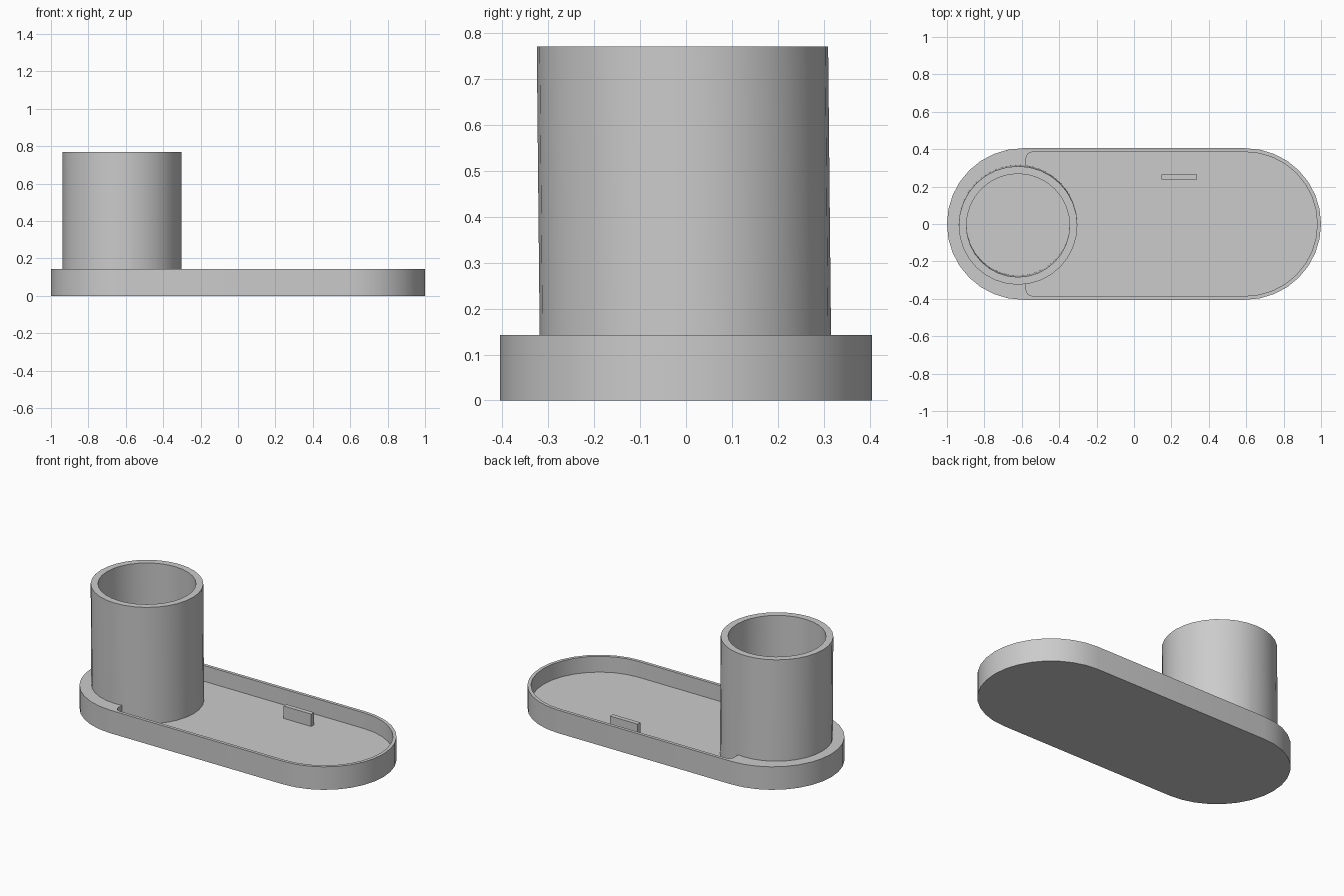
import bpy, bmesh
from math import cos, sin, pi, radians

if "Cube" in bpy.data.objects:
    bpy.data.objects.remove(bpy.data.objects["Cube"])

HALF_SPAN, RADIUS, RIM = 0.595, 0.405, 0.143
FLOOR, TUBE_X, TUBE_TOP = 0.045, -0.62, 0.77
LEAN = -0.01  # slight lean of the tube along y

grey = bpy.data.materials.new("plain grey")
grey.use_nodes = True
grey.diffuse_color = (0.6, 0.6, 0.6, 1)
grey.node_tree.nodes["Principled BSDF"].inputs["Base Color"].default_value = grey.diffuse_color


def arc(cx, cy, r, start, end, steps):
    angles = [radians(start + (end - start) * i / steps) for i in range(steps + 1)]
    return [(cx + r * cos(a), cy + r * sin(a)) for a in angles]


def prism(name, outline, z0, z1, lean=0):
    """Extrude a counter-clockwise outline from z0 to z1."""
    bm = bmesh.new()
    low = [bm.verts.new((x, y + lean * z0, z0)) for x, y in outline]
    high = [bm.verts.new((x, y + lean * z1, z1)) for x, y in outline]
    bm.faces.new(low[::-1])
    bm.faces.new(high)
    for i in range(len(low)):
        j = (i + 1) % len(low)
        bm.faces.new((low[i], low[j], high[j], high[i]))
    mesh = bpy.data.meshes.new(name)
    bm.to_mesh(mesh)
    bm.free()
    obj = bpy.data.objects.new(name, mesh)
    bpy.context.collection.objects.link(obj)
    mesh.materials.append(grey)
    return obj


def combine(target, other, operation):
    mod = target.modifiers.new(operation.lower(), 'BOOLEAN')
    mod.operation, mod.object, mod.solver = operation, other, 'EXACT'
    bpy.context.view_layer.objects.active = target
    bpy.ops.object.modifier_apply(modifier=mod.name)
    bpy.data.objects.remove(other)


def circle(r):
    return arc(TUBE_X, 0, r, 0, 360, 32)[:-1]


# Tray body with rounded ends
tray = prism("tray_with_tube",
             arc(HALF_SPAN, 0, RADIUS, -90, 90, 16) + arc(-HALF_SPAN, 0, RADIUS, 90, 270, 16),
             0, RIM)

# Shallow pocket, stopping beside the tube with small rounded corners
INNER, END, FILLET = 0.385, -0.577, 0.035
pocket = (arc(HALF_SPAN, 0, INNER, -90, 90, 16)
          + arc(END + FILLET, INNER - FILLET, FILLET, 90, 180, 4)
          + arc(END + FILLET, FILLET - INNER, FILLET, 180, 270, 4))
combine(tray, prism("pocket_cutter", pocket, FLOOR, 0.3), 'DIFFERENCE')

# Upright tube and its bore
combine(tray, prism("tube", circle(0.317), 0.02, TUBE_TOP, LEAN), 'UNION')
combine(tray, prism("bore_cutter", circle(0.276), FLOOR, 1, LEAN), 'DIFFERENCE')

# Small upright tab on the tray floor
tab = prism("floor_tab", [(0.147, 0.237), (0.337, 0.237), (0.337, 0.265), (0.147, 0.265)],
            FLOOR - 0.01, 0.122)

bpy.ops.object.select_all(action='DESELECT')
tray.select_set(True)
bpy.context.view_layer.objects.active = tray
bpy.ops.object.shade_smooth_by_angle(angle=radians(30))
